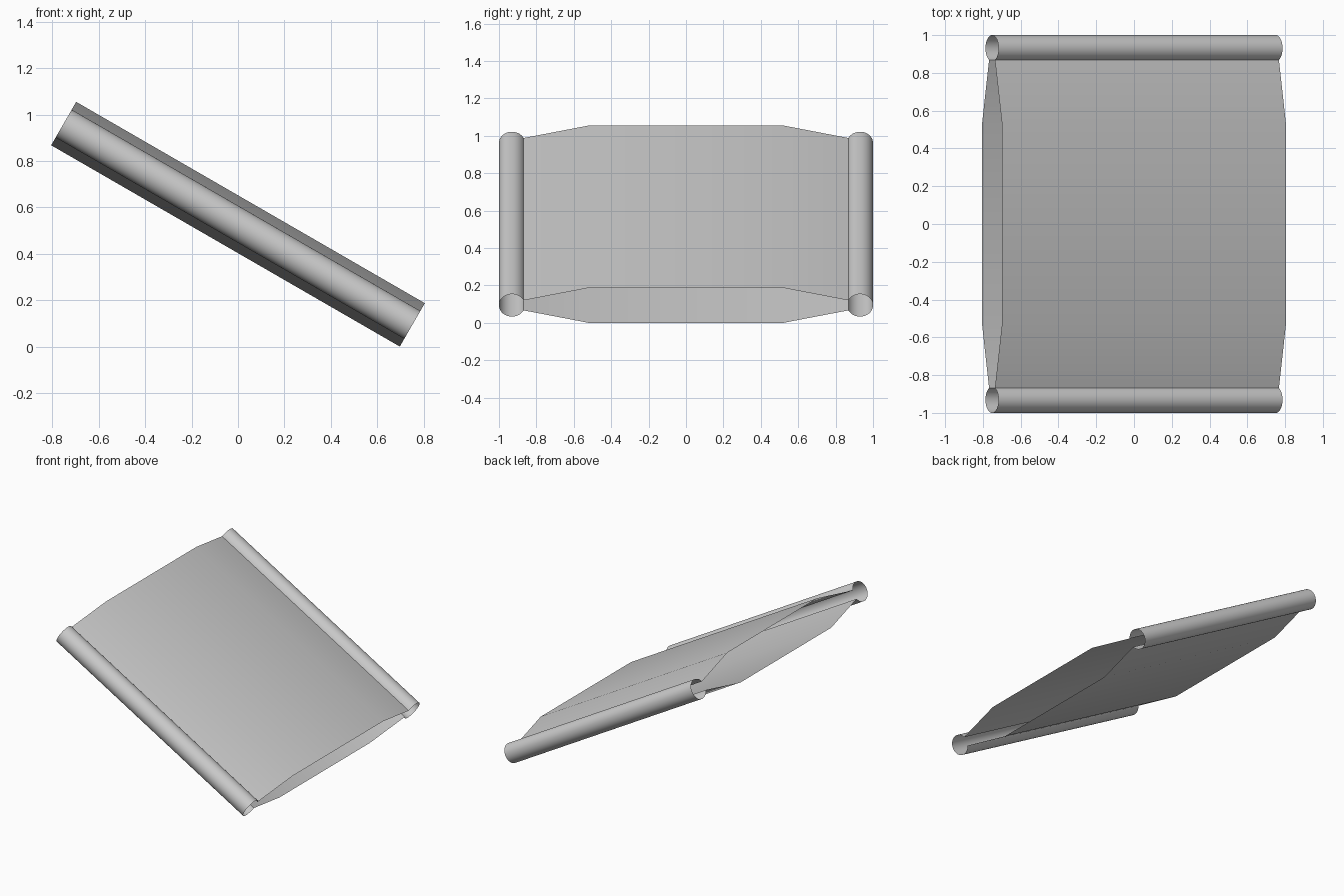
import bpy, bmesh
from math import sin, cos, pi, radians

if "Cube" in bpy.data.objects:
    bpy.data.objects.remove(bpy.data.objects["Cube"])

HALF_LEN, HALF_THICK, TILT = 0.868, 0.108, radians(30)
R, GAP, SEGS = 0.0695, radians(26.4), 36   # rolled edge radius, half slit angle
CY = 1 - R                                 # rolled edge centre

# Half profile (y, z): bulging panel, then the C-shaped rolled edge
half = [(0.52, -HALF_THICK)]
for i in range(SEGS + 1):
    a = -pi + GAP + (2 * pi - 2 * GAP) * i / SEGS
    half.append((CY + R * cos(a), R * sin(a)))
half.append((0.52, HALF_THICK))
# Mirror to get the full closed loop
profile = half + [(-y, z) for y, z in reversed(half)]

# Open-ended shell, swept along the sloping length
bm = bmesh.new()
ends = [[bm.verts.new((x, y, z)) for y, z in profile] for x in (-HALF_LEN, HALF_LEN)]
n = len(profile)
for i in range(n):
    j = (i + 1) % n
    bm.faces.new((ends[0][i], ends[0][j], ends[1][j], ends[1][i]))
bmesh.ops.recalc_face_normals(bm, faces=bm.faces)
# Make sure the shell faces outward
bm.faces.ensure_lookup_table()
top = max(bm.faces, key=lambda f: f.calc_center_median().z)
if top.normal.z < 0:
    bmesh.ops.reverse_faces(bm, faces=bm.faces)

mesh = bpy.data.meshes.new("sloped_panel")
bm.to_mesh(mesh)
bm.free()
panel = bpy.data.objects.new("sloped_panel", mesh)
bpy.context.collection.objects.link(panel)

# Tilt down toward +x and rest on the ground
panel.rotation_euler = (0, TILT, 0)
panel.location.z = HALF_LEN * sin(TILT) + HALF_THICK * cos(TILT)

bpy.context.view_layer.objects.active = panel
panel.select_set(True)
bpy.ops.object.shade_smooth_by_angle(angle=radians(30))
